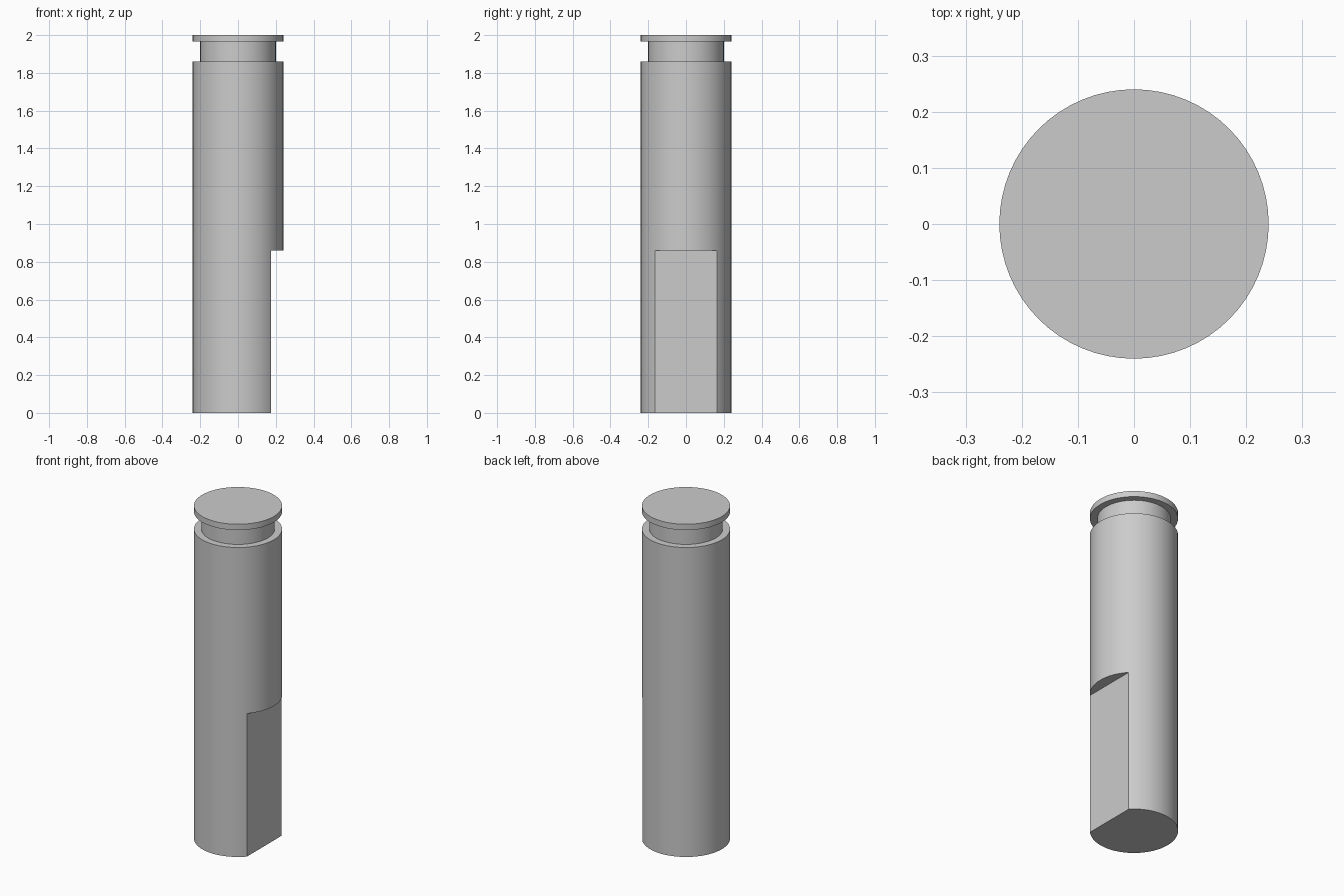
import bpy
import bmesh
import math

if "Cube" in bpy.data.objects:
    bpy.data.objects.remove(bpy.data.objects["Cube"], do_unlink=True)

RADIUS, NECK, HEIGHT = 0.24, 0.2, 2.0
GROOVE_LOW, GROOVE_HIGH = 1.86, 1.965
FLAT_X, FLAT_TOP = 0.175, 0.86
SEGMENTS = 64

steel = bpy.data.materials.new("plain grey steel")
steel.use_nodes = True
grey = (0.6, 0.6, 0.6, 1)
steel.diffuse_color = grey
steel.node_tree.nodes["Principled BSDF"].inputs["Base Color"].default_value = grey

# Pin body: lathed profile with a retaining groove near the top
profile = [(0, 0), (RADIUS, 0), (RADIUS, GROOVE_LOW), (NECK, GROOVE_LOW),
           (NECK, GROOVE_HIGH), (RADIUS, GROOVE_HIGH), (RADIUS, HEIGHT), (0, HEIGHT)]
bm = bmesh.new()
points = [bm.verts.new((r, 0, z)) for r, z in profile]
edges = [bm.edges.new(pair) for pair in zip(points, points[1:])]
bmesh.ops.spin(bm, geom=points + edges, cent=(0, 0, 0), axis=(0, 0, 1),
               angle=math.tau, steps=SEGMENTS, use_duplicate=False)
bmesh.ops.remove_doubles(bm, verts=bm.verts, dist=0.0001)
# Merge the end fans into single flat caps
bmesh.ops.dissolve_verts(bm, verts=[v for v in bm.verts if v.co.xy.length < 0.001])
bmesh.ops.recalc_face_normals(bm, faces=bm.faces)
mesh = bpy.data.meshes.new("grooved_pin")
bm.to_mesh(mesh)
bm.free()
mesh.materials.append(steel)
pin = bpy.data.objects.new("grooved_pin", mesh)
bpy.context.collection.objects.link(pin)

# Flat milled into the lower +x side
bpy.ops.mesh.primitive_cube_add(size=1, location=(FLAT_X + 0.5, 0, FLAT_TOP - 0.5))
cutter = bpy.context.object
cutter.name = "flat_cutter"
cutter.hide_render = True
cut = pin.modifiers.new("milled flat", "BOOLEAN")
cut.operation = "DIFFERENCE"
cut.solver = "EXACT"
cut.object = cutter

bpy.ops.object.select_all(action="DESELECT")
bpy.context.view_layer.objects.active = pin
pin.select_set(True)
bpy.ops.object.modifier_apply(modifier=cut.name)
bpy.data.objects.remove(cutter, do_unlink=True)
bpy.ops.object.shade_smooth_by_angle(angle=math.radians(30))
